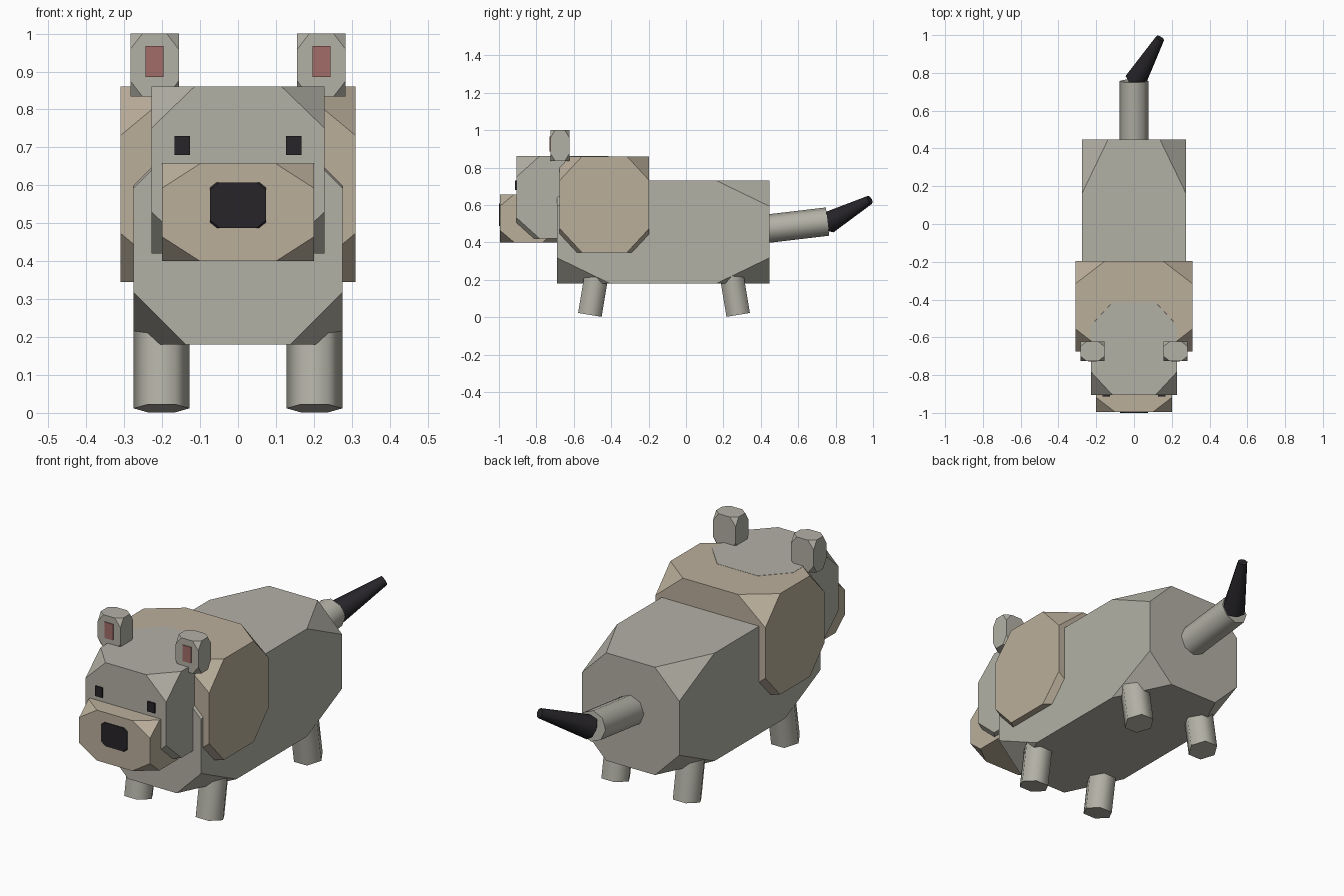
import bpy, bmesh
from mathutils import Vector, Matrix

if "Cube" in bpy.data.objects:
    bpy.data.objects.remove(bpy.data.objects["Cube"])


def material(name, rgb):
    m = bpy.data.materials.new(name)
    m.diffuse_color = (*rgb, 1)
    m.use_nodes = True
    m.node_tree.nodes["Principled BSDF"].inputs["Base Color"].default_value = m.diffuse_color
    return m


FUR = material("grey_fur", (0.45, 0.44, 0.38))
TAN = material("tan_fur", (0.50, 0.43, 0.33))
PINK = material("ear_pink", (0.36, 0.15, 0.14))
BLACK = material("black", (0.02, 0.018, 0.022))


def finish(bm, name, mat):
    bmesh.ops.recalc_face_normals(bm, faces=bm.faces)
    me = bpy.data.meshes.new(name)
    bm.to_mesh(me)
    bm.free()
    me.materials.append(mat)
    ob = bpy.data.objects.new(name, me)
    bpy.context.collection.objects.link(ob)
    return ob


def block(name, x, y, z, mat, cut=0.25):
    """Box between (min, max) ranges; corners cut off by a fraction of each side."""
    bm = bmesh.new()
    bmesh.ops.create_cube(bm, size=1)
    if cut:
        bmesh.ops.bevel(bm, geom=bm.verts[:], offset=cut, offset_type='OFFSET',
                        segments=1, profile=0.5, affect='VERTICES')
    lo, hi = Vector((x[0], y[0], z[0])), Vector((x[1], y[1], z[1]))
    bmesh.ops.scale(bm, vec=hi - lo, verts=bm.verts)
    bmesh.ops.translate(bm, vec=(lo + hi) / 2, verts=bm.verts)
    return finish(bm, name, mat)


def rod(name, a, b, r1, r2, sides, mat):
    """Smooth-sided cone or cylinder from a to b, with a vertex along x."""
    a, b = Vector(a), Vector(b)
    w = (b - a).normalized()
    u = (Vector((1, 0, 0)) - w * w.x).normalized()
    v = w.cross(u)
    rot = Matrix((u, v, w)).transposed().to_4x4()
    bm = bmesh.new()
    bmesh.ops.create_cone(bm, cap_ends=True, segments=sides, radius1=r1, radius2=r2,
                          depth=(b - a).length)
    # put a corner exactly on the local x axis
    c = bm.verts[:][0].co
    turn = -Vector((c.x, c.y)).angle_signed(Vector((1, 0)))
    bmesh.ops.rotate(bm, verts=bm.verts, cent=(0, 0, 0), matrix=Matrix.Rotation(turn, 3, 'Z'))
    for f in bm.faces:
        f.smooth = len(f.verts) == 4
    bmesh.ops.transform(bm, matrix=Matrix.Translation((a + b) / 2) @ rot, verts=bm.verts)
    return finish(bm, name, mat)


# Body, mane and head
block("body", (-0.275, 0.275), (-0.69, 0.447), (0.18, 0.73), FUR)
block("mane", (-0.31, 0.31), (-0.675, -0.197), (0.345, 0.86), TAN)
block("head", (-0.228, 0.228), (-0.905, -0.415), (0.42, 0.861), FUR)
block("snout", (-0.2, 0.2), (-0.995, -0.69), (0.40, 0.657), TAN)
block("nose", (-0.074, 0.074), (-1.0, -0.9), (0.488, 0.608), BLACK, 0.17)

# Paired parts
for s, side in ((-1, "left"), (1, "right")):
    def span(a, b):
        return sorted((s * a, s * b))
    block("eye_" + side, span(0.127, 0.168), (-0.913, -0.86), (0.68, 0.73), BLACK, 0)
    block("ear_" + side, span(0.156, 0.284), (-0.725, -0.623), (0.834, 1.0), FUR)
    block("inner_ear_" + side, span(0.196, 0.244), (-0.729, -0.69), (0.885, 0.967), PINK, 0)
    x = s * 0.2015
    rod("front_leg_" + side, (x, -0.514, 0.012), (x, -0.456, 0.36), 0.0735, 0.0735, 6, FUR)
    rod("back_leg_" + side, (x, 0.279, 0.012), (x, 0.221, 0.36), 0.0735, 0.0735, 6, FUR)

# Tail with dark tip
rod("tail", (0, 0.36, 0.464), (0, 0.757, 0.511), 0.076, 0.076, 8, FUR)
rod("tail_tip", (0.008, 0.76, 0.505), (0.138, 0.983, 0.627), 0.059, 0.024, 8, BLACK)
